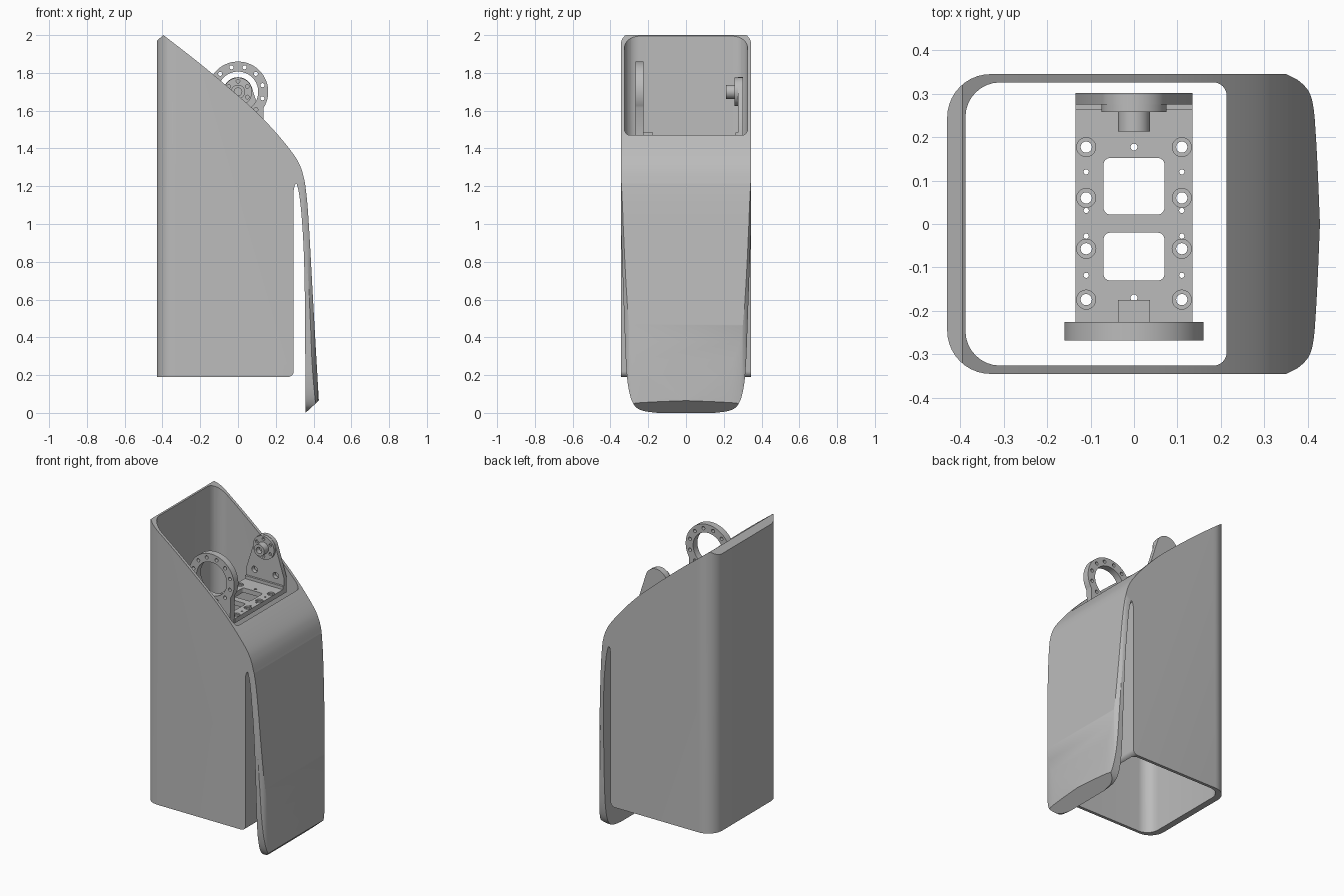
import bpy, bmesh, math
from mathutils import Vector

old = bpy.data.objects.get("Cube")
if old:
    bpy.data.objects.remove(old, do_unlink=True)


def material(name, value):
    m = bpy.data.materials.new(name)
    m.use_nodes = True
    col = (value, value, value, 1)
    m.diffuse_color = col
    m.node_tree.nodes["Principled BSDF"].inputs["Base Color"].default_value = col
    return m


GREY = material("light grey", 0.5)


def prism(name, pts, axis, lo, hi):
    """Extrude a 2D outline along an axis: z takes (x, y), y takes (x, z), x takes (y, z)."""
    place = {"z": lambda a, b, h: (a, b, h),
             "y": lambda a, b, h: (a, h, b),
             "x": lambda a, b, h: (h, a, b)}[axis]
    bm = bmesh.new()
    face = bm.faces.new([bm.verts.new(place(a, b, lo)) for a, b in pts])
    ext = bmesh.ops.extrude_face_region(bm, geom=[face])
    verts = [v for v in ext["geom"] if isinstance(v, bmesh.types.BMVert)]
    bmesh.ops.translate(bm, verts=verts, vec=Vector(place(0, 0, hi - lo)))
    bmesh.ops.recalc_face_normals(bm, faces=bm.faces)
    me = bpy.data.meshes.new(name)
    bm.to_mesh(me)
    bm.free()
    me.materials.append(GREY)
    ob = bpy.data.objects.new(name, me)
    bpy.context.collection.objects.link(ob)
    return ob


def boolean(ob, tool, op="DIFFERENCE"):
    mod = ob.modifiers.new("cut", "BOOLEAN")
    mod.object, mod.operation, mod.solver = tool, op, "EXACT"
    bpy.context.view_layer.objects.active = ob
    bpy.ops.object.modifier_apply(modifier=mod.name)
    bpy.data.objects.remove(tool, do_unlink=True)


def smooth(ob, angle=28):
    bpy.ops.object.select_all(action="DESELECT")
    ob.select_set(True)
    bpy.context.view_layer.objects.active = ob
    bpy.ops.object.shade_smooth_by_angle(angle=math.radians(angle))


def arc(cx, cy, r, a0, a1, n=8):
    return [(cx + r * math.cos(math.radians(a0 + (a1 - a0) * i / n)),
             cy + r * math.sin(math.radians(a0 + (a1 - a0) * i / n))) for i in range(n + 1)]


def circle(cx, cy, r, n=24):
    return arc(cx, cy, r, 0, 360, n)[:-1]


def round_rect(x0, x1, y0, y1, r_left, r_right):
    return (arc(x1 - r_right, y1 - r_right, r_right, 0, 90)
            + arc(x0 + r_left, y1 - r_left, r_left, 90, 180)
            + arc(x0 + r_left, y0 + r_left, r_left, 180, 270)
            + arc(x1 - r_right, y0 + r_right, r_right, 270, 360))


def spline(pts, n=6):
    """Catmull-Rom curve through the points."""
    p = [Vector(q) for q in [pts[0]] + pts + [pts[-1]]]
    out = []
    for a, b, c, d in zip(p, p[1:], p[2:], p[3:]):
        for i in range(n):
            t = i / n
            out.append(tuple(0.5 * (2 * b + (c - a) * t + (2 * a - 5 * b + 4 * c - d) * t * t
                                    + (3 * b - a - 3 * c + d) * t ** 3)))
    return out + [pts[-1]]


# Plan of the whole cover: rounded back corners, chamfered bulging front
front = spline([(0.35, 0.345), (0.385, 0.325), (0.41, 0.285), (0.42, 0.18), (0.428, 0)], 4)
half = front[::-1] + arc(-0.33, 0.245, 0.1, 90, 180, 10)
plan = half + [(x, -y) for x, y in half[:0:-1]]


def cover_piece(name, side_profile):
    ob = prism(name, side_profile, "y", -0.5, 0.5)
    boolean(ob, prism("plan_tool", plan, "z", -0.1, 2.2), "INTERSECT")
    return ob


# Hollow sleeve with sloping top
SEAM = 1.215
slope = spline([(0.355, SEAM), (0.336, 1.29), (0.3, 1.36), (0.213, 1.47), (0.11, 1.58), (0, 1.68),
                (-0.2, 1.848), (-0.395, 2.0)])
sleeve = cover_piece("sleeve", [(-0.5, 0.19)] + arc(0.265, 0.22, 0.03, 270, 360, 5)
                     + [(0.295, 1.18), (0.301, 1.207), (0.31, SEAM)] + slope + [(-0.43, 1.97), (-0.5, 1.92)])
boolean(sleeve, prism("upper_hole", round_rect(-0.388, 0.213, -0.326, 0.326, 0.08, 0.03), "z", 0, 2.3))
boolean(sleeve, prism("lower_hole", round_rect(-0.388, 0.275, -0.326, 0.326, 0.08, 0.03), "z", 0, 1.15))
smooth(sleeve)

# Front flap hanging down past the slot
inner = spline([(0.31, SEAM), (0.325, 1.15), (0.34, 1.0), (0.35, 0.8), (0.355, 0.5), (0.357, 0)])
outer = spline([(0.428, 0.065), (0.4, 0.55), (0.378, 0.95), (0.366, 1.12), (0.355, SEAM)])
flap = cover_piece("front_flap", inner + outer)
edge = [(0.36, 1.3), (0.345, 1.0)] + spline(
    [(0.32, 0.3), (0.309, 0.16), (0.285, 0.06), (0.24, 0.015), (0.15, 0.0)], 5)
boolean(flap, prism("flap_outline", edge + [(-y, z) for y, z in edge[::-1]], "x", 0.2, 0.6), "INTERSECT")
smooth(flap)

# Base plate of the inner bracket
TOP = 1.465
base = prism("bracket_base", [(-0.135, -0.225), (0.135, -0.225), (0.135, 0.3), (-0.135, 0.3)], "z", 1.435, TOP)
for y0, y1 in ((0.022, 0.152), (-0.13, -0.02)):
    boolean(base, prism("window", round_rect(-0.07, 0.07, y0, y1, 0.015, 0.015), "z", 1.4, 1.5))
holes = [(s * 0.11, y, 0.013) for s in (-1, 1) for y in (0.177, 0.06, -0.057, -0.174)]
holes += [(s * 0.11, y, 0.006) for s in (-1, 1) for y in (0.12, 0.031, -0.028, -0.118)]
holes += [(0, 0.177, 0.008), (0, -0.17, 0.008)]
for x, y, r in holes:
    boolean(base, prism("hole", circle(x, y, r, 16), "z", 1.4, 1.5))
    if r > 0.01:
        boolean(base, prism("recess", circle(x, y, 0.022, 20), "z", TOP - 0.008, 1.5))
smooth(base)
prism("base_tab", [(-0.037, -0.225), (0.037, -0.225), (0.037, -0.175), (-0.037, -0.175)], "z", TOP, 1.485)

# Large ring bracket
C = 1.7
ring = prism("ring_bracket", arc(0, C, 0.16, -32, 212, 48) + [(-0.13, 1.435), (0.13, 1.435)],
             "y", -0.268, -0.225)
boolean(ring, prism("ring_hole", circle(0, C, 0.107, 48), "y", -0.4, 0))
for i in range(12):
    a = math.radians(15 + 30 * i)
    boolean(ring, prism("bolt_hole", circle(0.134 * math.cos(a), C + 0.134 * math.sin(a), 0.011, 12),
                        "y", -0.4, 0))
smooth(ring)

# Smaller pivot bracket opposite the ring
pivot = prism("pivot_bracket", arc(0, C, 0.077, 20, 160, 20)
              + [(-0.135, 1.53), (-0.135, 1.435), (0.135, 1.435), (0.135, 1.53)], "y", 0.275, 0.302)
for s in (-1, 1):
    boolean(pivot, prism("bolt_hole", circle(s * 0.075, 1.535, 0.02), "y", 0.2, 0.4))
foot = prism("pivot_foot", [(-0.135, TOP), (0.135, TOP), (0.135, 1.485), (-0.135, 1.485)], "y", 0.262, 0.275)
disc = prism("pivot_disc", circle(0, C, 0.075, 40), "y", 0.258, 0.275)
for i in range(6):
    a = math.radians(30 + 60 * i)
    boolean(disc, prism("screw_hole", circle(0.056 * math.cos(a), C + 0.056 * math.sin(a), 0.01, 12),
                        "y", 0.2, 0.27))
boss = prism("pivot_boss", circle(0, C, 0.037, 32), "y", 0.213, 0.258)
boolean(boss, prism("boss_hole", circle(0, C, 0.02), "y", 0.2, 0.245))
for ob in (pivot, disc, boss):
    smooth(ob)
